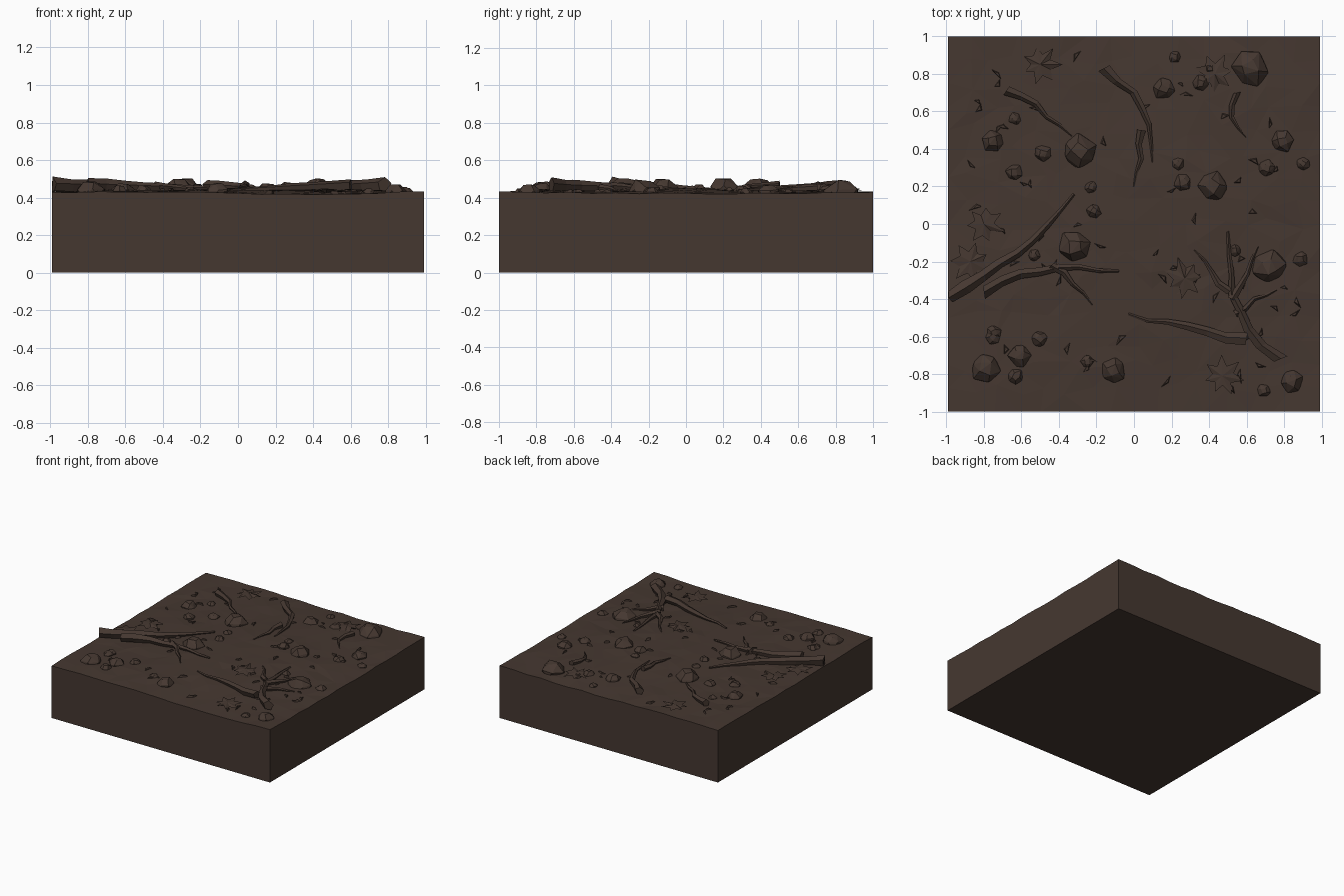
import bpy, bmesh, math, random
from mathutils import Vector, Matrix

if "Cube" in bpy.data.objects:
    bpy.data.objects.remove(bpy.data.objects["Cube"])

random.seed(4)
soil = bpy.data.materials.new("dark soil brown")
soil.diffuse_color = (0.060, 0.039, 0.030, 1)
soil.use_nodes = True
soil.node_tree.nodes["Principled BSDF"].inputs["Base Color"].default_value = soil.diffuse_color


def ground(x, y):
    """Height of the gently rolling surface."""
    dome = 0.02 * max(0, 1 - x * x) * max(0, 1 - y * y)
    return 0.426 + dome + 0.007 * math.sin(3.3 * x + 0.6) * math.cos(2.7 * y - 0.4)


def finish(bm, name):
    bmesh.ops.recalc_face_normals(bm, faces=bm.faces)
    me = bpy.data.meshes.new(name)
    bm.to_mesh(me)
    bm.free()
    me.materials.append(soil)
    ob = bpy.data.objects.new(name, me)
    bpy.context.collection.objects.link(ob)


# Soil block: irregular low-poly top with straight walls and a flat base
bm = bmesh.new()
bmesh.ops.create_grid(bm, x_segments=16, y_segments=16, size=1)
for v in bm.verts:
    x, y = v.co.x * 0.99, v.co.y
    if not v.is_boundary:
        x += random.uniform(-0.04, 0.04)
        y += random.uniform(-0.04, 0.04)
    v.co = (x, y, ground(x, y) + random.uniform(-0.004, 0.004))
rim = [e for e in bm.edges if e.is_boundary]
bmesh.ops.triangulate(bm, faces=bm.faces[:])
ext = bmesh.ops.extrude_edge_only(bm, edges=rim)["geom"]
for g in ext:
    if isinstance(g, bmesh.types.BMVert):
        g.co.z = 0
bmesh.ops.contextual_create(bm, geom=[g for g in ext if isinstance(g, bmesh.types.BMEdge)])
finish(bm, "soil_block")


# Stones: faceted hulls of jittered rings, half buried
def stone(bm, x, y, r):
    spin = random.uniform(0, 6.28)
    verts = []
    for k, (rad, z, n) in enumerate(((1.0, -0.3, 6), (0.98, 0.15, 6), (0.5, 0.62, 4))):
        for i in range(n):
            a = spin + k * 0.5 + (i + random.uniform(-0.2, 0.2)) * 2 * math.pi / n
            q = r * rad * random.uniform(0.85, 1.1)
            verts.append(bm.verts.new((x + q * math.cos(a), y + q * math.sin(a),
                         ground(x, y) + r * (z + random.uniform(-0.08, 0.08)))))
    hull = bmesh.ops.convex_hull(bm, input=verts)
    junk = {g for g in hull["geom_interior"] + hull["geom_unused"]
            if isinstance(g, bmesh.types.BMVert)}
    bmesh.ops.delete(bm, geom=list(junk), context="VERTS")


large = [(-.75, .44, .06), (-.29, .39, .09), (.62, .83, .10), (.79, .44, .06),
         (.42, .20, .08), (-.32, -.12, .09), (.72, -.23, .09), (.84, -.84, .06),
         (-.79, -.77, .08), (-.61, -.70, .06), (-.11, -.78, .07), (.16, .72, .06)]
bm = bmesh.new()
for s in large:
    stone(bm, *s)
finish(bm, "large_stones")

# Pebbles: a few smaller stones gathered loosely around each large one
bm = bmesh.new()
for x, y, r in large:
    for k in range(2):
        a, q = random.uniform(0, 6.28), r + random.uniform(0.06, 0.14)
        px, py = x + q * math.cos(a), y + q * math.sin(a)
        if max(abs(px), abs(py)) < 0.93:
            stone(bm, px, py, random.uniform(0.03, 0.05))
finish(bm, "pebbles")


# Roots: five-sided tapering tubes, bowed between two ends, thicker when longer
def root(bm, x0, y0, x1, y1, bow):
    d = Vector((x1 - x0, y1 - y0, 0))
    length = d.length
    d.normalize()
    side = Vector((-d.y, d.x, 0))
    r0 = 0.013 + 0.033 * length
    n = 3 + int(length * 6)
    rings = []
    for i in range(n + 1):
        t = i / n
        wobble = random.uniform(-0.02, 0.02) if 0 < i < n else 0
        c = Vector((x0, y0, 0)) + d * length * t + side * (bow * math.sin(math.pi * t) + wobble)
        r = r0 * (1 - 0.8 * t)
        c.z = ground(c.x, c.y) + 0.8 * r0 * (1 - t) + 0.2 * r
        ring = []
        for k in range(5):
            w = 2 * math.pi * k / 5 + 0.4
            q = r * random.uniform(0.85, 1.15)
            p = c + side * q * math.cos(w) + Vector((0, 0, q * math.sin(w)))
            p.x = max(-0.99, p.x)
            ring.append(bm.verts.new(p))
        rings.append(ring)
    for p, q in zip(rings, rings[1:]):
        for k in range(5):
            bm.faces.new((p[k], p[(k + 1) % 5], q[(k + 1) % 5], q[k]))
    bm.faces.new(rings[0])
    bm.faces.new(rings[-1])


# Each branch: start x, y, end x, y and sideways bow
roots = {
    "left_root": [(-.99, -.39, -.32, .16, -.05), (-.80, -.36, -.08, -.25, .08),
                  (-.44, -.22, -.22, -.43, .02)],
    "right_root": [(.78, -.72, .50, -.04, .11), (.60, -.61, -.03, -.48, .01),
                   (.51, -.36, .32, -.14, 0), (.52, -.40, .66, -.12, 0),
                   (.54, -.48, .76, -.35, 0)],
    "back_root": [(-.16, .83, .10, .33, .07), (.04, .50, 0, .20, 0)],
    "back_twigs": [(-.68, .71, -.33, .47, .02), (.55, .70, .60, .46, -.04)],
}
for name, branches in roots.items():
    bm = bmesh.new()
    for b in branches:
        root(bm, *b)
    finish(bm, name)


# Fallen leaves: thin lobed plates with a raised centre
def leaf(bm, x, y, size):
    z = ground(x, y) + 0.010
    turn = random.uniform(0, 6.28)
    outline = []
    for i in range(14):
        a = turn + i * math.pi / 7
        q = size * (random.uniform(0.8, 1.1) if i % 2 == 0 else random.uniform(0.45, 0.6))
        px = max(-0.98, x + q * math.cos(a))
        outline.append(bm.verts.new((px, y + q * math.sin(a), z + random.uniform(-0.005, 0.01))))
    for dz in (0.012, -0.012):
        c = bm.verts.new((x, y, z + dz))
        for i in range(14):
            bm.faces.new((c, outline[i], outline[(i + 1) % 14]))


bm = bmesh.new()
for x, y in [(-.80, 0), (-.87, -.2), (.27, -.29), (.47, -.81), (.43, .8), (-.5, .85)]:
    leaf(bm, x, y, 0.11)
finish(bm, "fallen_leaves")

# Bark chips: small tilted wedges scattered over the soil
bm = bmesh.new()
for i in range(60):
    x, y = random.uniform(-.9, .9), random.uniform(-.9, .9)
    res = bmesh.ops.create_cone(bm, cap_ends=True, segments=3, radius1=1, radius2=0.5, depth=1)
    m = (Matrix.Translation((x, y, ground(x, y)))
         @ Matrix.Rotation(random.uniform(0, 6.28), 4, "Z")
         @ Matrix.Rotation(random.uniform(-0.25, 0.25), 4, "Y")
         @ Matrix.Diagonal((random.uniform(.03, .06), random.uniform(.012, .025), .022, 1)))
    bmesh.ops.transform(bm, matrix=m, verts=res["verts"])
finish(bm, "bark_chips")
